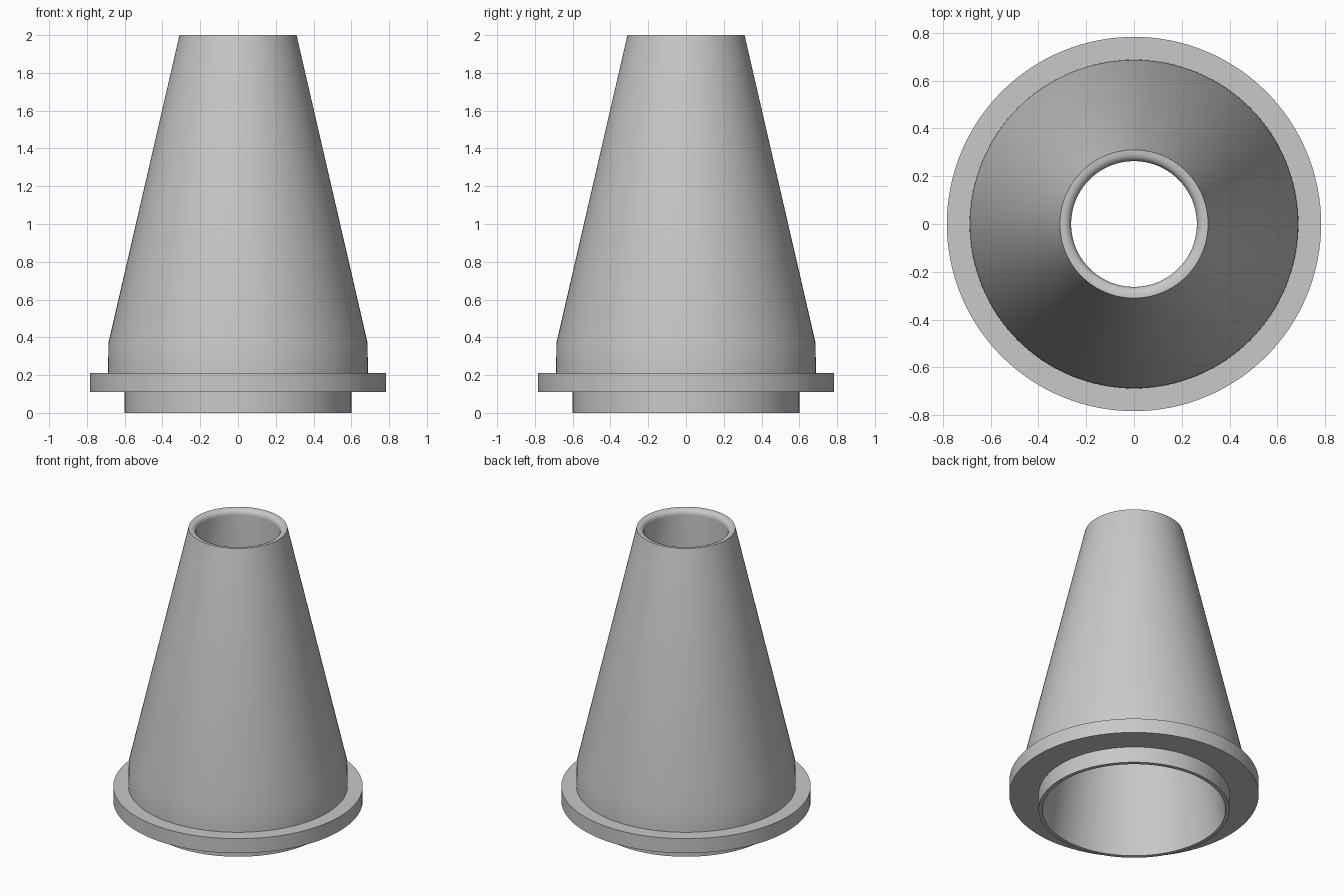
import bpy
import bmesh
from math import radians, tau

cube = bpy.data.objects.get("Cube")
if cube:
    bpy.data.objects.remove(cube, do_unlink=True)

SEGMENTS = 128

grey = bpy.data.materials.new("plain_grey")
grey.use_nodes = True
colour = (0.58, 0.58, 0.58, 1.0)
grey.diffuse_color = colour
grey.node_tree.nodes["Principled BSDF"].inputs["Base Color"].default_value = colour


def lathe(name, profile):
    """Spin a closed (radius, height) profile around the z axis."""
    bm = bmesh.new()
    verts = [bm.verts.new((r, 0, z)) for r, z in profile]
    edges = [bm.edges.new((v, verts[(i + 1) % len(verts)])) for i, v in enumerate(verts)]
    bmesh.ops.spin(bm, geom=verts + edges, cent=(0, 0, 0), axis=(0, 0, 1),
                   angle=tau, steps=SEGMENTS, use_merge=True)
    bmesh.ops.remove_doubles(bm, verts=bm.verts, dist=0.0001)
    bmesh.ops.recalc_face_normals(bm, faces=bm.faces)
    mesh = bpy.data.meshes.new(name)
    bm.to_mesh(mesh)
    bm.free()
    mesh.materials.append(grey)
    obj = bpy.data.objects.new(name, mesh)
    bpy.context.collection.objects.link(obj)
    bpy.ops.object.select_all(action="DESELECT")
    obj.select_set(True)
    bpy.context.view_layer.objects.active = obj
    bpy.ops.object.shade_smooth_by_angle(angle=radians(30))
    return obj


# Hollow nozzle: collar, flange, short straight skirt and tapered cone
outside = [(0.60, 0), (0.60, 0.11), (0.783, 0.11), (0.783, 0.21),
           (0.688, 0.21), (0.686, 0.37), (0.31, 2.0)]
# Softly rounded inner lip, then a straight bore widening to the open base
inside = [(0.29, 2.0), (0.275, 1.993), (0.267, 1.983), (0.263, 1.965), (0.575, 0)]
lathe("tapered_nozzle", outside + inside)
